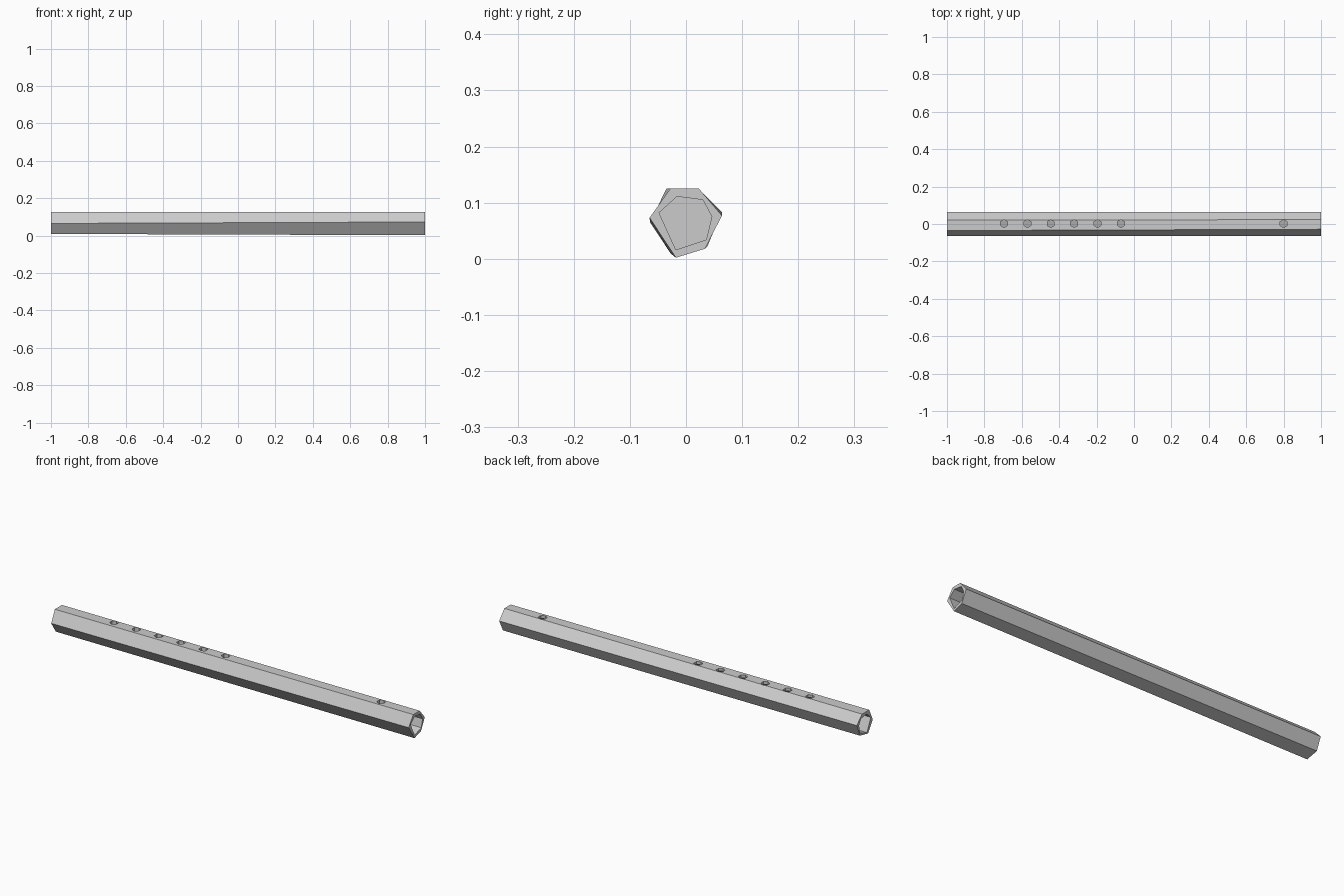
import bpy, bmesh, math

if "Cube" in bpy.data.objects:
    bpy.data.objects.remove(bpy.data.objects["Cube"])

# Slightly twisted six-sided sections (y, z) at the two ends, plus the bore
OUTER_L = [(-.035, .125), (.022, .125), (.064, .083), (.038, .022), (-.027, .009), (-.064, .065)]
OUTER_R = [(-.028, .125), (.023, .125), (.064, .077), (.034, .018), (-.018, .002), (-.065, .073)]
BORE = [(-.016, .111), (.03, .105), (.046, .075), (.036, .034), (-.018, .016), (-.048, .082)]


def make_object(name, bm):
    bmesh.ops.recalc_face_normals(bm, faces=bm.faces[:])
    mesh = bpy.data.meshes.new(name)
    bm.to_mesh(mesh)
    bm.free()
    obj = bpy.data.objects.new(name, mesh)
    bpy.context.collection.objects.link(obj)
    return obj


def ring(bm, points, x):
    return [bm.verts.new((x, y, z)) for y, z in points]


def bridge(bm, a, b):
    n = len(a)
    for i in range(n):
        j = (i + 1) % n
        bm.faces.new((a[i], a[j], b[j], b[i]))


# Hollow flute body with open ends
bm = bmesh.new()
rings = [ring(bm, OUTER_L, -1), ring(bm, OUTER_R, 1), ring(bm, BORE, 1), ring(bm, BORE, -1)]
for i in range(4):
    bridge(bm, rings[i], rings[(i + 1) % 4])
body = make_object("flute_body", bm)

# Six finger holes and the mouth hole through the top wall
bm = bmesh.new()
for x in [-.695, -.57, -.445, -.32, -.195, -.07, .8]:
    made = bmesh.ops.create_cone(bm, cap_ends=True, segments=6, radius1=.021, radius2=.021, depth=.08)
    bmesh.ops.translate(bm, verts=made["verts"], vec=(x, .002, .12))
cutter = make_object("hole_cutter", bm)
cutter.hide_render = True
cutter.hide_viewport = True
cut = body.modifiers.new("holes", "BOOLEAN")
cut.object = cutter
cut.operation = "DIFFERENCE"
cut.solver = "EXACT"

# Stopper closing the bore beside the mouth hole
bm = bmesh.new()
bridge_a, bridge_b = ring(bm, BORE, .88), ring(bm, BORE, .9)
bridge(bm, bridge_a, bridge_b)
bm.faces.new(bridge_a)
bm.faces.new(bridge_b)
make_object("bore_stopper", bm)
